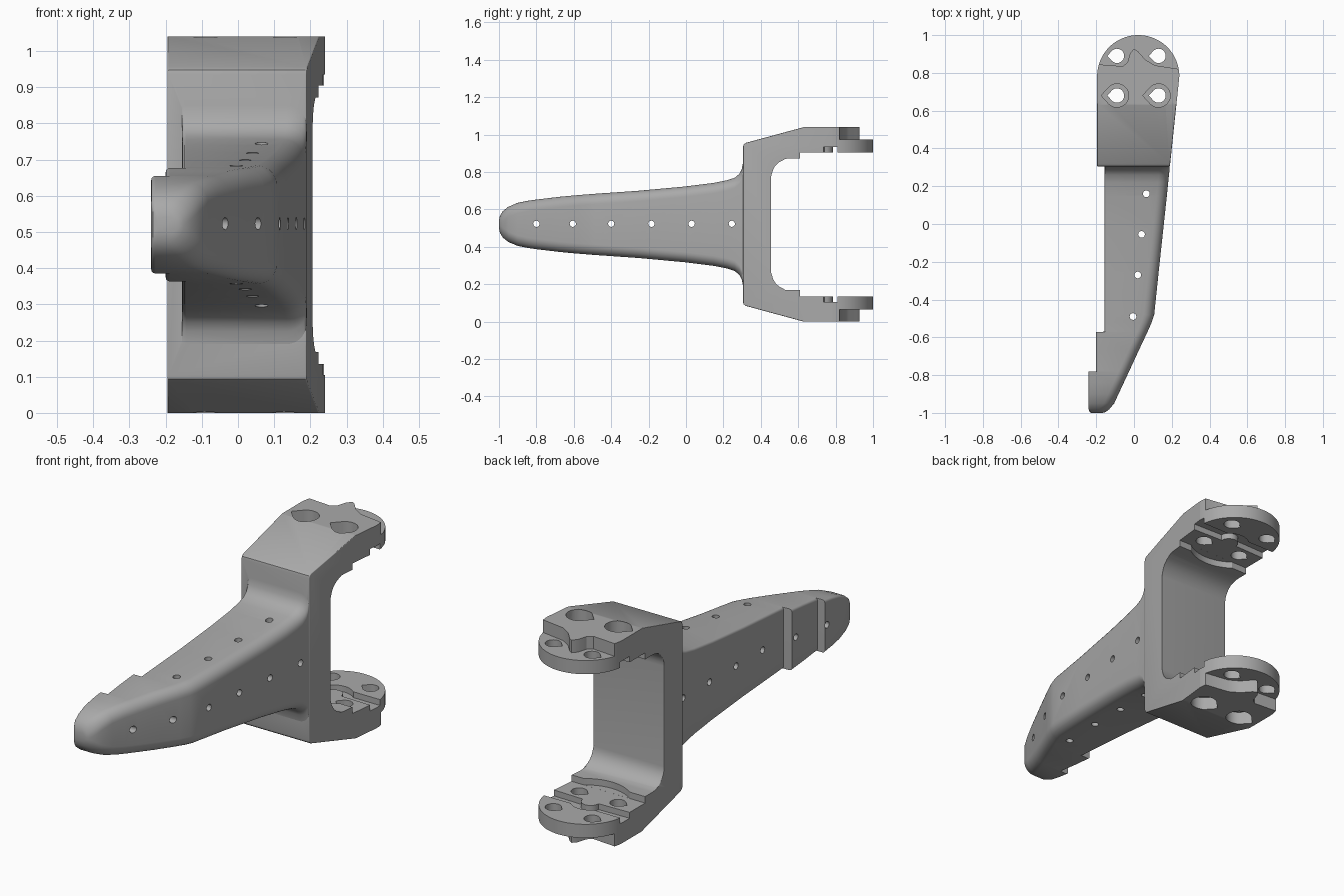
import bpy, bmesh, math
from mathutils import Vector

if "Cube" in bpy.data.objects:
    bpy.data.objects.remove(bpy.data.objects["Cube"])

ZC = 0.52                 # height of the symmetry plane
DX, DY, DR = 0.0225, 0.7825, 0.2175   # mounting disc centre and radius

grey = bpy.data.materials.new("matte_grey")
grey.diffuse_color = (0.4, 0.4, 0.4, 1)
grey.use_nodes = True
grey.node_tree.nodes["Principled BSDF"].inputs["Base Color"].default_value = grey.diffuse_color


def finish(bm, name):
    bmesh.ops.recalc_face_normals(bm, faces=bm.faces)
    me = bpy.data.meshes.new(name)
    bm.to_mesh(me)
    bm.free()
    me.materials.append(grey)
    ob = bpy.data.objects.new(name, me)
    bpy.context.collection.objects.link(ob)
    return ob


def prism_bm(pts, axis, a, b):
    """Extrude a 2D outline along an axis from a to b."""
    place = {"x": lambda p, t: (t, p[0], p[1]),
             "z": lambda p, t: (p[0], p[1], t)}[axis]
    bm = bmesh.new()
    lo = [bm.verts.new(place(p, a)) for p in pts]
    hi = [bm.verts.new(place(p, b)) for p in pts]
    bm.faces.new(lo[::-1])
    bm.faces.new(hi)
    n = len(pts)
    for i in range(n):
        bm.faces.new((lo[i], lo[(i + 1) % n], hi[(i + 1) % n], hi[i]))
    return bm


def prism(pts, axis, a, b):
    return finish(prism_bm(pts, axis, min(a, b), max(a, b)), "cutter")


def boolean(target, other, op):
    m = target.modifiers.new("bool", "BOOLEAN")
    m.operation, m.solver, m.object = op, "EXACT", other
    bpy.context.view_layer.objects.active = target
    bpy.ops.object.modifier_apply(modifier=m.name)
    bpy.data.objects.remove(other)


def arc(cx, cy, r, a0, a1, n):
    return [(cx + r * math.cos(math.radians(a0 + (a1 - a0) * i / n)),
             cy + r * math.sin(math.radians(a0 + (a1 - a0) * i / n)))
            for i in range(n + 1)]


def circle(cx, cy, r, n=20):
    return arc(cx, cy, r, 0, 360, n)[:-1]


def teardrop(cx, cy, r):
    return arc(cx, cy, r, -135, 135, 20) + [(cx - r * 1.35, cy)]


# Yoke: half side outline mirrored, extruded across, right side tapered
half = [(0.305, 0.415), (0.308, 0.427), (0.32, 0.436), (0.63, 0.52), (1.1, 0.52),
        (1.1, 0.385), (0.61, 0.385), (0.61, 0.352)]
half += arc(0.55, 0.257, 0.095, 90, 180, 8)
outline = [(y, ZC + z) for y, z in half] + [(y, ZC - z) for y, z in half[::-1]]
bm = prism_bm(outline, "x", -0.195, 0.2)
right = [v for v in bm.verts if v.co.x > 0]
for v in right:
    v.co.x = 0.19 + (v.co.y - 0.305) * 0.105
for side, width in ((1, 0.032), (-1, 0.015)):
    edges = [e for e in bm.edges
             if all(v.co.x * side > 0 and v.co.y < 0.66 for v in e.verts)
             and any(v.co.y < 0.5 for v in e.verts)
             and any(len(f.verts) > 20 for f in e.link_faces)]
    bmesh.ops.bevel(bm, geom=edges, offset=width, segments=4, profile=0.5,
                    affect="EDGES", clamp_overlap=True)
yoke = finish(bm, "bracket")
plan = [(-0.4, 0.2), (0.4, 0.2), (0.4, DY)] + arc(DX, DY, DR, 0, 180, 48) + [(-0.4, DY)]
boolean(yoke, prism(plan, "z", -0.2, 1.3), "INTERSECT")

# Arm: rounded sections lofted along y (y, half height, left x, right x)
stations = [(-1.0, 0.02, -0.225, -0.165), (-0.995, 0.045, -0.235, -0.15),
            (-0.98, 0.07, -0.24, -0.13), (-0.95, 0.094, -0.24, -0.105),
            (-0.9, 0.115, -0.24, -0.082), (-0.84, 0.127, -0.24, -0.054),
            (-0.782, 0.135, -0.24, -0.027), (-0.78, 0.135, -0.2, -0.026),
            (-0.67, 0.148, -0.2, 0.025), (-0.572, 0.157, -0.2, 0.071),
            (-0.57, 0.157, -0.155, 0.072), (-0.52, 0.161, -0.155, 0.094),
            (-0.48, 0.164, -0.155, 0.107), (-0.25, 0.18, -0.155, 0.131),
            (0.0, 0.203, -0.155, 0.158), (0.15, 0.222, -0.155, 0.174),
            (0.22, 0.236, -0.155, 0.181), (0.26, 0.249, -0.155, 0.185),
            (0.285, 0.27, -0.155, 0.188), (0.298, 0.295, -0.155, 0.189),
            (0.305, 0.33, -0.155, 0.189), (0.37, 0.33, -0.155, 0.189)]
bm = bmesh.new()
rings = []
for y, h, xl, xr in stations:
    r, q = min(0.055, h * 0.9), min(0.012, h * 0.5)
    sec = arc(xr - r, ZC + h - r, r, 0, 90, 7) + arc(xl + q, ZC + h - q, q, 90, 180, 3)
    sec += [(x, 2 * ZC - z) for x, z in sec[::-1]]
    rings.append([bm.verts.new((x, y, z)) for x, z in sec])
for a, b in zip(rings, rings[1:]):
    for i in range(len(a)):
        j = (i + 1) % len(a)
        bm.faces.new((a[i], a[j], b[j], b[i]))
bm.faces.new(rings[0])
bm.faces.new(rings[-1])
boolean(yoke, finish(bm, "arm"), "UNION")

# Clearance arc into the inner lips
boolean(yoke, prism(circle(DX, DY, 0.216, 48), "z", ZC - 0.3848, ZC + 0.3848), "DIFFERENCE")

# Details on both mounting plates
step = [(-0.5, 0.845), (-0.19, 0.845), (-0.06, 0.835), (-0.035, 0.855), (-0.02, 0.905),
        (0.0, 0.928), (0.02, 0.915), (0.06, 0.87), (0.11, 0.84), (0.24, 0.82),
        (0.5, 0.82), (0.5, 1.2), (-0.5, 1.2)]
groove = [(-0.4, 0.73), (-0.4, 0.81)] + arc(DX, 0.74, 0.095, 133, 47, 10)
groove += [(0.4, 0.81), (0.4, 0.73)] + arc(DX, 0.74, 0.045, 0, 180, 10)
for s in (1, -1):
    cut = lambda pts, a, b: boolean(yoke, prism(pts, "z", ZC + s * a, ZC + s * b), "DIFFERENCE")
    cut(step, 0.455, 0.7)                    # wavy step of the raised pad
    cut(groove, 0.2, 0.415)                  # locating groove
    for x in (-0.09, 0.13):
        for y in (0.68, 0.89):
            cut(teardrop(x, y, 0.038), 0.2, 0.7)   # screw holes
        cut(teardrop(x, 0.68, 0.062), 0.455, 0.7)  # counterbores

# Lacing holes across and down the arm
for y in (-0.8, -0.605, -0.4, -0.185, 0.03, 0.245):
    boolean(yoke, prism(circle(y, ZC + 0.003, 0.017, 12), "x", -0.5, 0.5), "DIFFERENCE")
for x, y in ((0.065, 0.16), (0.04, -0.055), (0.02, -0.27), (-0.005, -0.49)):
    boolean(yoke, prism(circle(x, y, 0.018, 12), "z", 0.15, 0.9), "DIFFERENCE")

bpy.ops.object.select_all(action="DESELECT")
yoke.select_set(True)
bpy.context.view_layer.objects.active = yoke
bpy.ops.object.shade_smooth_by_angle(angle=math.radians(32))
